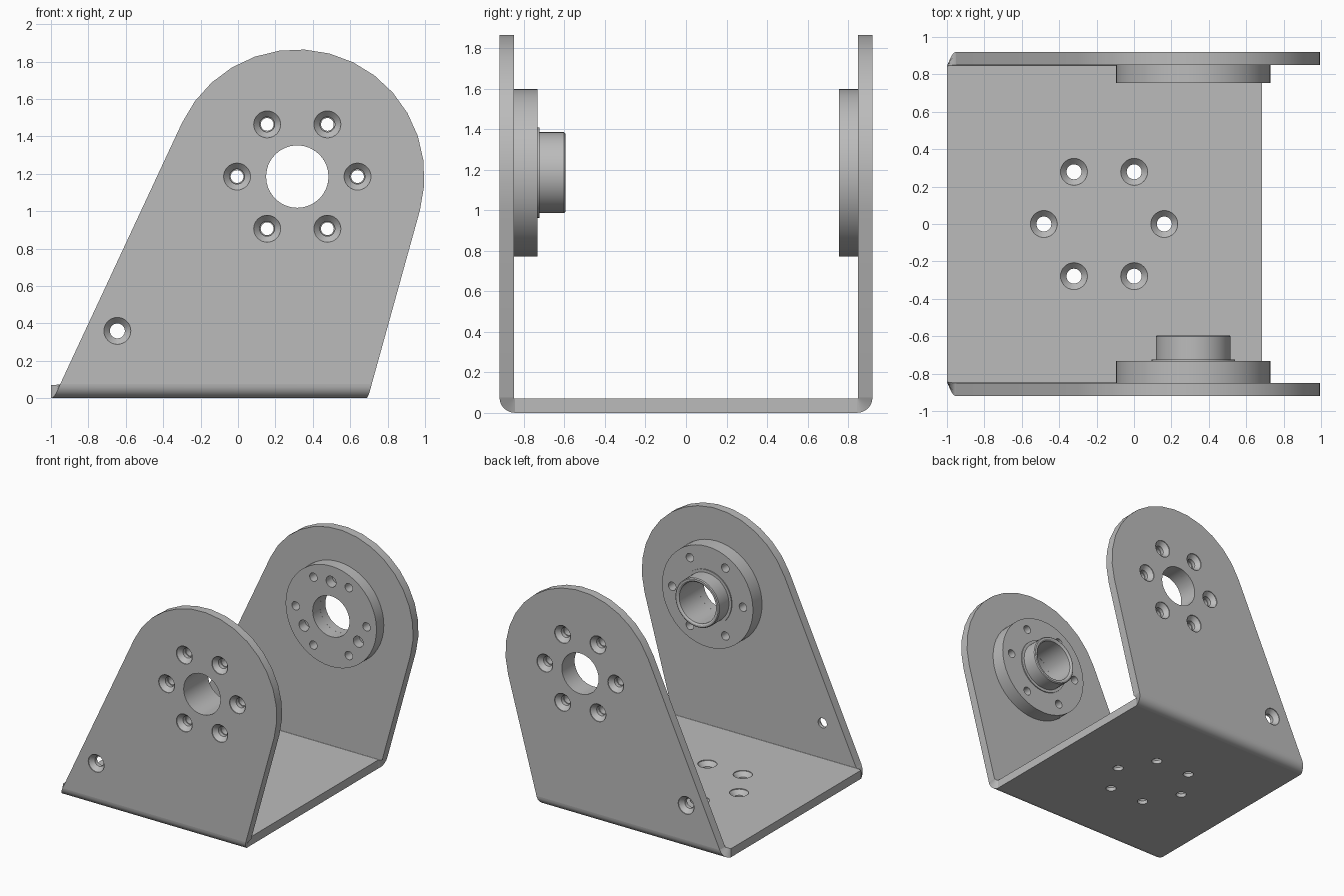
import bpy, bmesh, math
from math import sin, cos, radians
from mathutils import Vector

cube = bpy.data.objects.get("Cube")
if cube:
    bpy.data.objects.remove(cube)

metal = bpy.data.materials.new("grey metal")
metal.use_nodes = True
GREY = (0.5, 0.5, 0.5, 1)
metal.diffuse_color = GREY
metal.node_tree.nodes["Principled BSDF"].inputs["Base Color"].default_value = GREY

PX, PZ = 0.317, 1.185          # pivot axis position
OUT, IN, T = 0.92, 0.85, 0.07  # wall faces and sheet thickness
BEND = 0.075                   # outer bend radius
ROUND = 0.68                   # radius of the wall tops
BORE, CIRCLE = 0.167, 0.322    # centre hole, bolt circle
TILT_L, TILT_R = radians(155), radians(-15.5)
parts = []


def finish(name, bm):
    bmesh.ops.recalc_face_normals(bm, faces=bm.faces)
    mesh = bpy.data.meshes.new(name)
    bm.to_mesh(mesh)
    bm.free()
    mesh.materials.append(metal)
    obj = bpy.data.objects.new(name, mesh)
    bpy.context.collection.objects.link(obj)
    parts.append(obj)
    return obj


def loft(bm, rings, closed=False):
    """Skin equal rings of points; cap the ends unless closed."""
    rows = [[bm.verts.new(p) for p in ring] for ring in rings]
    n = len(rows[0])
    pairs = list(zip(rows, rows[1:])) + ([(rows[-1], rows[0])] if closed else [])
    for a, b in pairs:
        for i in range(n):
            j = (i + 1) % n
            bm.faces.new((a[i], a[j], b[j], b[i]))
    if not closed:
        bm.faces.new(rows[0])
        bm.faces.new(rows[-1])


def lathe(bm, profile, origin, axis, closed=False, steps=32):
    """Revolve (radius, height) points about an axis."""
    turn = Vector(axis).to_track_quat('Z', 'Y')
    angles = [math.tau * i / steps for i in range(steps)]
    loft(bm, [[Vector(origin) + turn @ Vector((r * cos(a), r * sin(a), h))
               for a in angles] for r, h in profile], closed)


def cut(obj, holes):
    """Subtract (profile, origin, axis) holes from a part."""
    bm = bmesh.new()
    for profile, origin, axis in holes:
        lathe(bm, profile, origin, axis)
    cutter = finish("hole_cutter", bm)
    parts.remove(cutter)
    cutter.hide_render = True
    mod = obj.modifiers.new("holes", 'BOOLEAN')
    mod.operation, mod.solver, mod.object = 'DIFFERENCE', 'EXACT', cutter
    graph = bpy.context.evaluated_depsgraph_get()
    result = bpy.data.meshes.new_from_object(obj.evaluated_get(graph))
    obj.modifiers.clear()
    obj.data = result
    bpy.data.objects.remove(cutter)


def circle(cx, cy, radius, count, start=0):
    return [(cx + radius * cos(math.tau * i / count + start),
             cy + radius * sin(math.tau * i / count + start)) for i in range(count)]


def plain(r, deep):
    return [(r, -deep), (r, 0.02)]


# countersunk screw hole, height 0 on the outer face of the sheet
SINK = [(0.04, -0.1), (0.04, -0.04), (0.072, -0.006), (0.072, 0.02)]
bolts = circle(PX, PZ, CIRCLE, 6)


def edge_x(tilt, z):
    """x of the straight wall edge that is tangent to the round top."""
    return PX + (ROUND - (z - PZ) * sin(tilt)) / cos(tilt)


# Base sheet with countersunk mounting holes
BASE_L, BASE_R, FLAT = -1.0, 0.684, OUT - BEND
bm = bmesh.new()
loft(bm, [[(x, -FLAT, 0), (x, FLAT, 0), (x, FLAT, T), (x, -FLAT, T)]
          for x in (BASE_L, BASE_R)])
base = finish("base_plate", bm)
cut(base, [(SINK, (x, y, T), (0, 0, 1)) for x, y in circle(-0.16, 0, CIRCLE, 6)])

for side, label in ((-1, "front"), (1, "rear")):
    # Side wall: straight tapered edges running into a round top
    outline = [(edge_x(TILT_R, BEND), BEND)]
    for i in range(16):
        a = TILT_R + (TILT_L - TILT_R) * i / 15
        outline.append((PX + ROUND * cos(a), PZ + ROUND * sin(a)))
    outline.append((edge_x(TILT_L, BEND), BEND))
    bm = bmesh.new()
    loft(bm, [[(x, side * y, z) for x, z in outline] for y in (IN, OUT)])
    wall = finish(label + "_wall", bm)
    outward = (0, side, 0)
    holes = [(SINK, (x, side * OUT, z), outward) for x, z in bolts + [(-0.645, 0.36)]]
    holes.append((plain(BORE, 0.1), (PX, side * OUT, PZ), outward))
    cut(wall, holes)

    # Rounded fold between base and wall, with ends that slant to the wall edge
    bm = bmesh.new()
    rings = []
    for i in range(9):
        f = i / 8
        a = f * math.pi / 2
        left = BASE_L + (edge_x(TILT_L, BEND) - BASE_L) * f
        right = BASE_R + (edge_x(TILT_R, BEND) - BASE_R) * f
        rings.append([(x, side * (FLAT + r * sin(a)), BEND - r * cos(a))
                      for x, r in ((left, BEND), (right, BEND),
                                   (right, BEND - T), (left, BEND - T))])
    loft(bm, rings)
    finish(label + "_fold", bm)

    # Bearing disc on the inner face of the wall
    thick = 0.118 if side < 0 else 0.095
    inward = (0, -side, 0)
    bm = bmesh.new()
    lathe(bm, [(BORE, 0), (0.413, 0), (0.413, thick), (BORE, thick)],
          (PX, side * IN, PZ), inward, closed=True, steps=48)
    disc = finish(label + "_disc", bm)
    face = side * (IN - thick)
    holes = [(plain(0.034, 0.2), (x, face, z), inward) for x, z in bolts]
    if side > 0:
        holes += [(plain(0.045, 0.08), (x, face, z), inward)
                  for x, z in circle(PX, PZ, 0.285, 3, math.pi / 2)]
    cut(disc, holes)

# Hollow hub with a thin collar at its root
bm = bmesh.new()
lathe(bm, [(BORE, 0), (0.223, 0), (0.223, 0.008), (0.2, 0.008), (0.2, 0.13),
           (0.193, 0.137), (0.18, 0.137), (BORE, 0.128)],
      (PX, -IN + 0.118, PZ), (0, 1, 0), closed=True, steps=48)
finish("front_hub", bm)

bpy.ops.object.select_all(action='DESELECT')
for obj in parts:
    obj.select_set(True)
bpy.context.view_layer.objects.active = parts[0]
bpy.ops.object.shade_smooth_by_angle(angle=radians(30))
